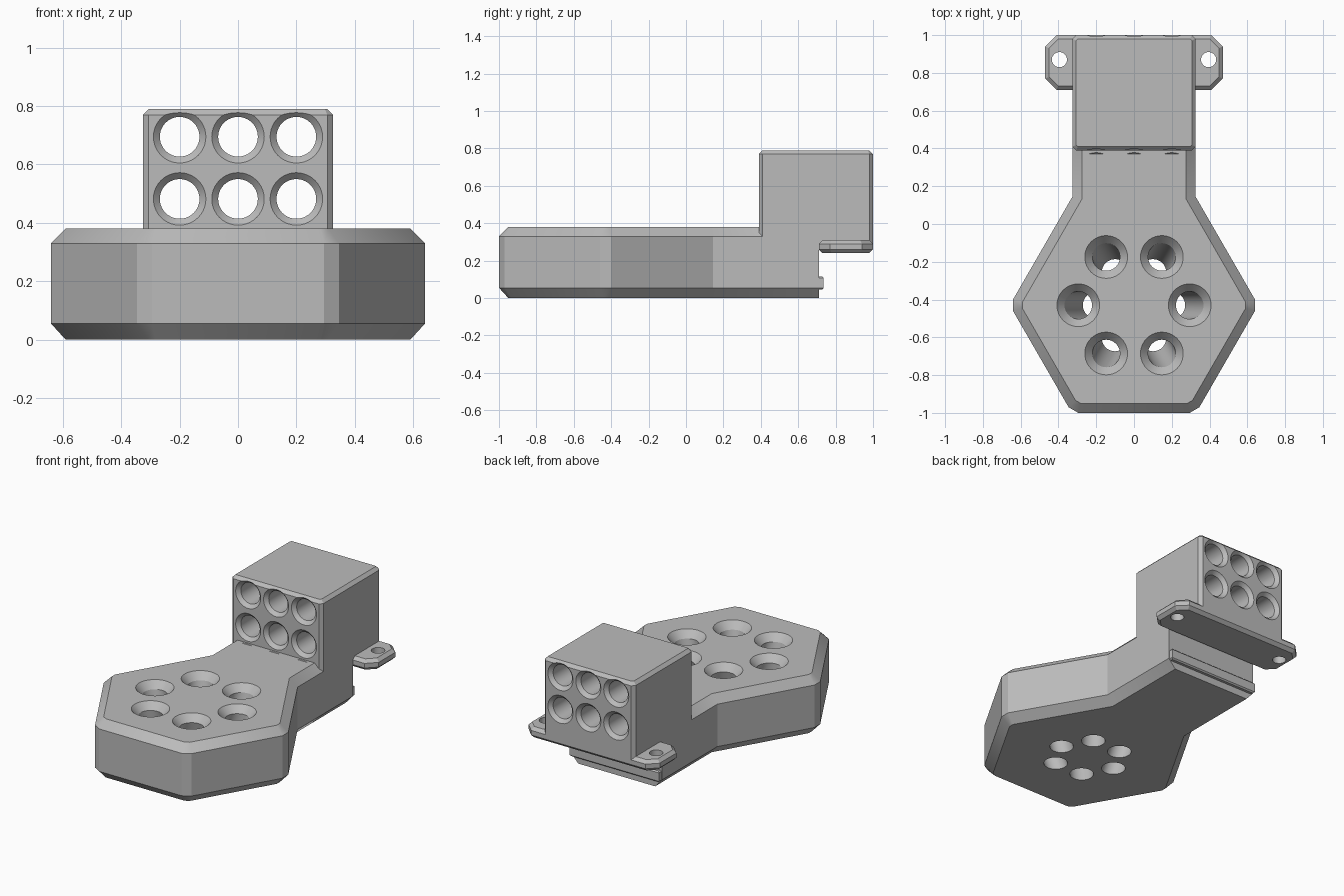
import bpy, bmesh, math
from mathutils import Vector

cube = bpy.data.objects.get("Cube")
if cube:
    bpy.data.objects.remove(cube, do_unlink=True)

# Single plain plastic colour
grey = bpy.data.materials.new("plain_grey")
grey.use_nodes = True
colour = (0.5, 0.5, 0.5, 1)
grey.diffuse_color = colour
grey.node_tree.nodes["Principled BSDF"].inputs["Base Color"].default_value = colour


def loft(name, rings, cut_back=None):
    """Closed solid through rings of points; optionally sliced flat at the back."""
    bm = bmesh.new()
    loops = [[bm.verts.new(p) for p in ring] for ring in rings]
    n = len(loops[0])
    for a, b in zip(loops, loops[1:]):
        for i in range(n):
            j = (i + 1) % n
            bm.faces.new((a[i], a[j], b[j], b[i]))
    bm.faces.new(loops[0])
    bm.faces.new(loops[-1])
    if cut_back is not None:
        geom = bm.verts[:] + bm.edges[:] + bm.faces[:]
        cut = bmesh.ops.bisect_plane(bm, geom=geom, plane_co=(0, cut_back, 0),
                                     plane_no=(0, 1, 0), clear_outer=True)
        edges = [e for e in cut["geom_cut"] if isinstance(e, bmesh.types.BMEdge)]
        bmesh.ops.contextual_create(bm, geom=edges)
    bmesh.ops.recalc_face_normals(bm, faces=bm.faces[:])
    mesh = bpy.data.meshes.new(name)
    bm.to_mesh(mesh)
    bm.free()
    mesh.materials.append(grey)
    ob = bpy.data.objects.new(name, mesh)
    bpy.context.collection.objects.link(ob)
    return ob


def inset(points, d):
    """Mitred inset of a counter-clockwise outline."""
    out = []
    for i, p in enumerate(points):
        a = (p - points[i - 1]).normalized()
        b = (points[(i + 1) % len(points)] - p).normalized()
        na, nb = Vector((-a.y, a.x)), Vector((-b.y, b.x))
        out.append(p + (na + nb) * d / (1 + na.dot(nb)))
    return out


def clip(points, d):
    """Cut every corner of an outline back by d along both sides."""
    out = []
    for i, p in enumerate(points):
        for q in (points[i - 1], points[(i + 1) % len(points)]):
            out.append(p + (q - p).normalized() * d)
    return out


def prism(name, outline, levels, cut_back=None):
    rings = [[(p.x, p.y, z) for p in inset(outline, d)] for z, d in levels]
    return loft(name, rings, cut_back)


def rect(x, y0, y1):
    return [Vector(p) for p in ((-x, y0), (x, y0), (x, y1), (-x, y1))]


def circle(centre, r, axis="z"):
    pts = []
    for i in range(40):
        t = math.tau * i / 40
        u, v = r * math.cos(t), r * math.sin(t)
        pts.append(Vector(centre) + Vector((u, v, 0) if axis == "z" else (u, 0, v)))
    return pts


def combine(target, other, operation):
    mod = target.modifiers.new(operation.lower(), "BOOLEAN")
    mod.operation, mod.object, mod.solver = operation, other, "EXACT"
    bpy.context.view_layer.objects.active = target
    bpy.ops.object.modifier_apply(modifier=mod.name)
    bpy.data.objects.remove(other, do_unlink=True)


# Hexagonal base running back into a straight neck
MID, R, NECK = -0.43, 0.658, 0.326
corner = [Vector((R * math.cos(math.radians(a)), MID + R * math.sin(math.radians(a))))
          for a in (-120, -60, 0, 180)]
front = clip(corner, 0.034)[:6]
outline = front + [Vector((NECK, 0.145)), Vector((NECK, 0.9)),
                   Vector((-NECK, 0.9)), Vector((-NECK, 0.145))]
left_tip = Vector((-R, MID))
outline += [left_tip + Vector((0.017, 0.0295)), left_tip + Vector((0.017, -0.0295))]
# The side tip is clipped to mirror the opposite one
outline[5] = Vector((R - 0.017, MID + 0.0295))
body = prism("hexagonal_base_with_tube_block", outline,
             [(0, 0.05), (0.055, 0), (0.33, 0), (0.38, 0.05)], cut_back=0.71)

# Raised tube block
block = prism("tube_block", clip(rect(NECK, 0.39, 1.0), 0.02),
              [(0.27, 0), (0.77, 0), (0.79, 0.02)])
combine(body, block, "UNION")

# Mounting plate with an ear on each side
plate = prism("mounting_plate", clip(rect(0.47, 0.71, 1.0), 0.06),
              [(0.24, 0.02), (0.26, 0), (0.29, 0), (0.31, 0.02)])
combine(body, plate, "UNION")

# Tilted countersunk holes in the hexagon
for k in range(6):
    t = math.radians(60 * k)
    out = Vector((math.cos(t), math.sin(t), 0))
    top = Vector((0, MID, 0)) + out * 0.295
    low = top - out * 0.1
    up = Vector((0, 0, 1))
    combine(body, loft("hole_cutter", [circle(low - up * 0.02, 0.07),
                                       circle(top + up * 0.335, 0.073),
                                       circle(top + up * 0.40, 0.131)]), "DIFFERENCE")

# Straight tubes through the block, countersunk at both ends
for x in (-0.2, 0, 0.2):
    for z in (0.482, 0.695):
        rings = [circle((x, y, z), r, "y") for y, r in
                 ((0.37, 0.11), (0.412, 0.068), (0.978, 0.068), (1.02, 0.11))]
        combine(body, loft("tube_cutter", rings), "DIFFERENCE")

# Screw holes in the ears
for x in (-0.395, 0.395):
    combine(body, loft("screw_cutter", [circle((x, 0.87, z), 0.04) for z in (0.2, 0.35)]),
            "DIFFERENCE")

# Snap ridge across the back of the neck
ridge = prism("snap_ridge", rect(0.32, 0.70, 0.735),
              [(0.045, 0.008), (0.053, 0), (0.108, 0), (0.116, 0.008)])

for ob in (body, ridge):
    bpy.ops.object.select_all(action="DESELECT")
    ob.select_set(True)
    bpy.context.view_layer.objects.active = ob
    bpy.ops.object.shade_smooth_by_angle(angle=math.radians(25))
